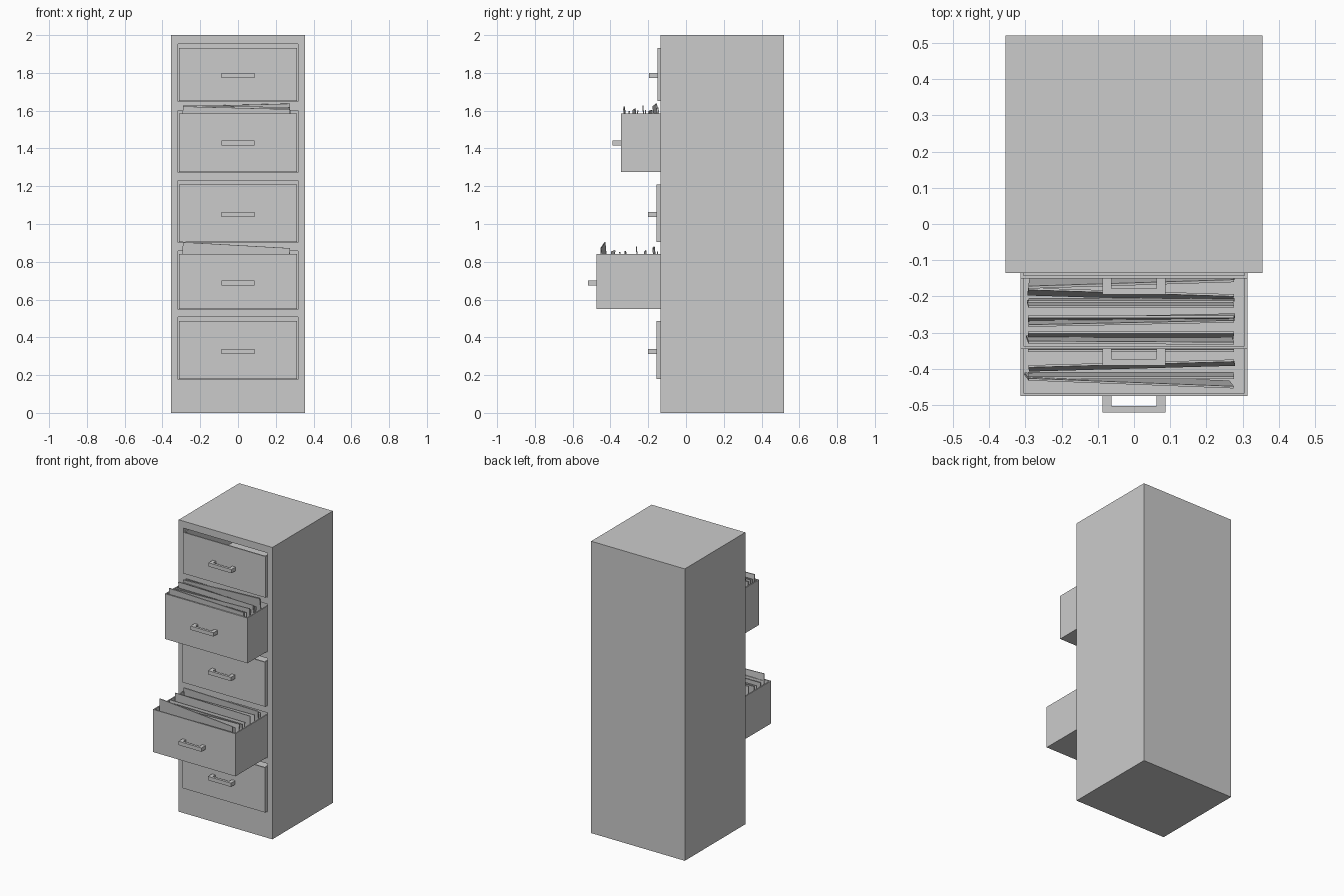
import bpy, bmesh, math
from mathutils import Matrix, Vector

if "Cube" in bpy.data.objects:
    bpy.data.objects.remove(bpy.data.objects["Cube"])


def new_object(name, bm):
    bmesh.ops.recalc_face_normals(bm, faces=bm.faces)
    mesh = bpy.data.meshes.new(name)
    bm.to_mesh(mesh)
    bm.free()
    ob = bpy.data.objects.new(name, mesh)
    bpy.context.collection.objects.link(ob)
    return ob


def box_bm(lo, hi):
    lo, hi = Vector(lo), Vector(hi)
    bm = bmesh.new()
    m = Matrix.Translation((lo + hi) / 2) @ Matrix.Diagonal((*(hi - lo), 1))
    bmesh.ops.create_cube(bm, size=1, matrix=m)
    return bm


def tray(name, front, z0, z1):
    # open-topped drawer: inset the top face and sink it
    wall = 0.012
    bm = box_bm((-0.313, front, z0), (0.313, front + 0.6, z1))
    bm.faces.ensure_lookup_table()
    top = max(bm.faces, key=lambda f: f.calc_center_median().z)
    bmesh.ops.inset_region(bm, faces=[top], thickness=wall)
    inner = bmesh.ops.extrude_face_region(bm, geom=[top])
    verts = [g for g in inner["geom"] if isinstance(g, bmesh.types.BMVert)]
    if top.is_valid:
        bmesh.ops.delete(bm, geom=[top], context='FACES_ONLY')
    bmesh.ops.translate(bm, verts=verts, vec=(0, 0, -(z1 - z0 - wall)))
    return new_object(name, bm)


def handle(name, front, z):
    # U-shaped pull, extruded upward
    w, t, d, b = 0.087, 0.025, 0.045, 0.017
    pts = [(-w, 0), (-w, -d), (w, -d), (w, 0),
           (w - t, 0), (w - t, b - d), (t - w, b - d), (t - w, 0)]
    bm = bmesh.new()
    face = bm.faces.new([bm.verts.new((x, front + y, z - 0.013)) for x, y in pts])
    ext = bmesh.ops.extrude_face_region(bm, geom=[face])
    verts = [g for g in ext["geom"] if isinstance(g, bmesh.types.BMVert)]
    bmesh.ops.translate(bm, verts=verts, vec=(0, 0, 0.026))
    return new_object(name, bm)


def folder(name, y, top, yaw, roll, tilt, thick):
    # thin sheet hanging from its top edge, with angles in degrees
    bm = box_bm((-0.284, -thick / 2, -0.22), (0.284, thick / 2, 0))
    m = Matrix.Translation((-0.008, y, top))
    for angle, axis in ((yaw, 'Z'), (roll, 'Y'), (tilt, 'X')):
        m = m @ Matrix.Rotation(math.radians(angle), 4, axis)
    bm.transform(m)
    return new_object(name, bm)


# drawers: front y, bottom z, top z, opening top z, handle z
drawers = [
    (-0.150, 1.65, 1.932, 1.952, 1.787),
    (-0.345, 1.275, 1.585, 1.602, 1.428),
    (-0.155, 0.905, 1.21, 1.23, 1.05),
    (-0.475, 0.55, 0.842, 0.857, 0.688),
    (-0.155, 0.18, 0.487, 0.508, 0.325),
]

# cabinet shell with drawer openings cut from the front
cabinet = new_object("cabinet_body", box_bm((-0.355, -0.135, 0), (0.355, 0.52, 2)))
cutters = []
for i, (front, z0, z1, opening, hz) in enumerate(drawers, 1):
    cut = new_object(f"opening_cutter_{i}", box_bm((-0.317, -0.3, z0 - 0.002), (0.317, 0.48, opening)))
    mod = cabinet.modifiers.new("opening", 'BOOLEAN')
    mod.operation, mod.solver, mod.object = 'DIFFERENCE', 'EXACT', cut
    cutters.append(cut)
bpy.context.view_layer.objects.active = cabinet
for mod in list(cabinet.modifiers):
    bpy.ops.object.modifier_apply(modifier=mod.name)
for cut in cutters:
    bpy.data.objects.remove(cut)

# drawers and handles
for i, (front, z0, z1, opening, hz) in enumerate(drawers, 1):
    tray(f"drawer_{i}", front, z0, z1)
    handle(f"handle_{i}", front, hz)

# folders in the two open drawers: y, top rise, yaw, roll, tilt, thickness
upper = [
    (-0.328, 0.030, -0.3, 1.5, 4, 0.007), (-0.300, 0.012, 0, 0.4, -4, 0.006),
    (-0.275, 0.022, 1.2, -1.0, 5, 0.006), (-0.256, 0.014, 0, 0.3, -3, 0.007),
    (-0.228, 0.038, 0, 1.0, 4, 0.005), (-0.214, 0.016, 0, -0.5, 2, 0.005),
    (-0.188, 0.016, -1.8, 0.6, -4, 0.006), (-0.166, 0.045, 1.8, -1.5, 8, 0.007),
    (-0.148, 0.030, 0, 0.5, 4, 0.005),
]
lower = [
    (-0.440, 0.046, -2.2, 3.2, 4, 0.006), (-0.424, 0.014, 0, 0.3, 3, 0.007),
    (-0.385, 0.016, 1.6, -0.6, -3, 0.006), (-0.350, 0.008, 0, 0.2, 3, 0.007),
    (-0.320, 0.012, 0.4, 0.5, -3, 0.006), (-0.262, 0.034, 0, 0.8, 3, 0.005),
    (-0.215, 0.016, 0.6, -0.6, -4, 0.006), (-0.172, 0.034, -0.6, 0.8, 6, 0.007),
    (-0.150, 0.012, 0, 0.3, 0, 0.005),
]
for label, rim, rows in (("upper", 1.585, upper), ("lower", 0.842, lower)):
    for i, (y, rise, *rest) in enumerate(rows, 1):
        folder(f"{label}_folder_{i}", y, rim + rise, *rest)
